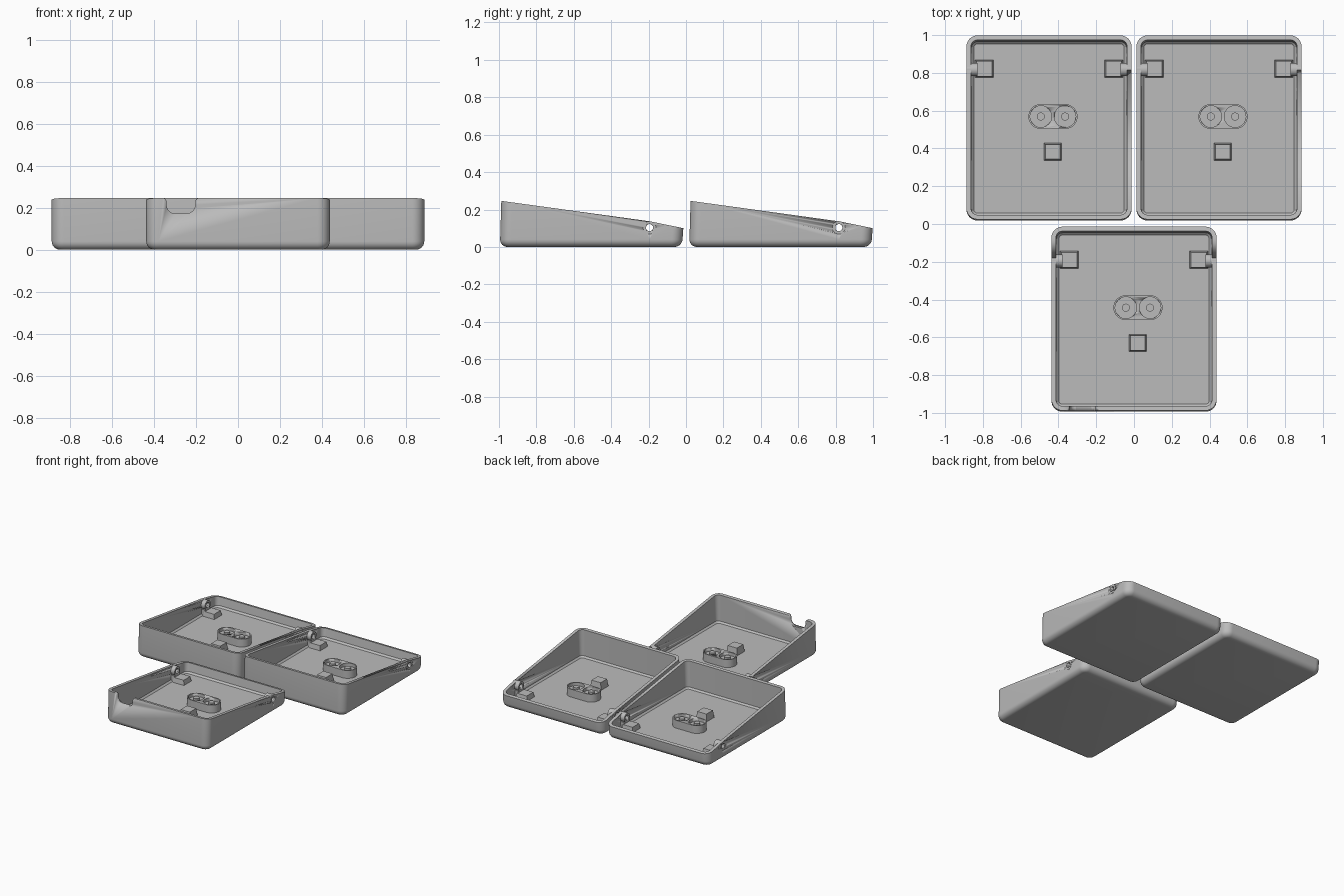
import bpy, bmesh, math
from mathutils import Matrix, Vector

if "Cube" in bpy.data.objects:
    bpy.data.objects.remove(bpy.data.objects["Cube"])

grey = bpy.data.materials.new("plain grey")
grey.diffuse_color = (0.5, 0.5, 0.5, 1)
grey.use_nodes = True
grey.node_tree.nodes["Principled BSDF"].inputs["Base Color"].default_value = grey.diffuse_color

HX, HY, KINK = 0.437, 0.488, 0.31      # half width, half depth, rim kink
WALL, FLOOR = 0.024, 0.03
HINGE_Y, HINGE_Z = 0.31, 0.103


def finish(name, bm, loc, angle=35):
    bmesh.ops.recalc_face_normals(bm, faces=bm.faces[:])
    me = bpy.data.meshes.new(name)
    bm.to_mesh(me)
    bm.free()
    me.materials.append(grey)
    ob = bpy.data.objects.new(name, me)
    bpy.context.collection.objects.link(ob)
    ob.location = loc
    bpy.ops.object.select_all(action='DESELECT')
    ob.select_set(True)
    bpy.context.view_layer.objects.active = ob
    bpy.ops.object.shade_smooth_by_angle(angle=math.radians(angle))
    return ob


def cut(ob, cutter):
    """Subtract the cutter and discard it."""
    m = ob.modifiers.new("cut", 'BOOLEAN')
    m.operation, m.solver, m.object = 'DIFFERENCE', 'EXACT', cutter
    cutter.hide_render = True
    bpy.context.view_layer.update()
    bpy.ops.object.select_all(action='DESELECT')
    ob.select_set(True)
    bpy.context.view_layer.objects.active = ob
    bpy.ops.object.modifier_apply(modifier=m.name)
    bpy.data.objects.remove(cutter)


def loft(rings):
    bm = bmesh.new()
    vs = [[bm.verts.new(p) for p in r] for r in rings]
    n = len(vs[0])
    for a, b in zip(vs, vs[1:]):
        for i in range(n):
            j = (i + 1) % n
            bm.faces.new((a[i], a[j], b[j], b[i]))
    bm.faces.new(vs[0])
    bm.faces.new(vs[-1])
    return bm


def circle(r, z, n=32):
    return [Vector((r * math.cos(t), r * math.sin(t), z))
            for t in (2 * math.pi * i / n for i in range(n))]


def rod(name, r, a, b, loc, axis='Z'):
    bm = loft([circle(r, a), circle(r, b)])
    if axis == 'X':
        bm.transform(Matrix.Rotation(math.pi / 2, 4, 'Y'))
    return finish(name, bm, loc)


def tapered_block(name, x, y, z0, z1, draft, loc):
    """Block with slightly sloping sides."""
    def rect(d, z):
        return [(sx * (x - d), sy * (y - d), z)
                for sx, sy in ((-1, -1), (1, -1), (1, 1), (-1, 1))]
    return finish(name, loft([rect(0, z0), rect(draft, z1)]), loc, 20)


def rim(y):
    """Height of the sloping rim."""
    if y < KINK:
        return 0.246 + (y + HY) / (KINK + HY) * (0.137 - 0.246)
    return 0.137 + (y - KINK) / (HY - KINK) * (0.1 - 0.137)


def outline(inset, z):
    """Rounded rectangle; z=None follows the rim."""
    r = max(0.058 - inset, 0.012)
    pts = []
    for k, (sx, sy) in enumerate(((1, 1), (-1, 1), (-1, -1), (1, -1))):
        cx, cy = sx * (HX - inset - r), sy * (HY - inset - r)
        if k == 0:
            pts.append([HX - inset, KINK])
        for i in range(9):
            t = math.pi / 2 * (k + i / 8)
            pts.append([cx + r * math.cos(t), cy + r * math.sin(t)])
        if k == 1:
            pts.append([-(HX - inset), KINK])
    out = []
    for x, y in pts:
        h = rim(y) if z is None else z
        lean = 0 if abs(y - KINK) < 1e-6 else (0.07 if y > 0 else 0.03) * (h - 0.06)
        out.append((x, y + lean, h))
    return out


def make_shell(loc):
    R = 0.04
    rings = [outline(R * (1 - math.sin(t)), R * (1 - math.cos(t)))
             for t in (math.pi / 2 * i / 6 for i in range(7))]
    rings += [outline(0, None), outline(WALL, None),
              outline(WALL + 0.004, FLOOR + 0.012), outline(WALL + 0.016, FLOOR)]
    return finish("tray_shell", loft(rings), loc)


def stadium(z):
    """Outline of the double boss."""
    pts = []
    for k, sx in enumerate((1, -1)):
        for i in range(17):
            t = -math.pi / 2 + math.pi * (k + i / 16)
            pts.append((sx * 0.064 + 0.066 * math.cos(t), 0.066 * math.sin(t), z))
    return pts


def notch_cutter(loc):
    """Finger notch with rounded bottom and flared top."""
    half = [(0.1, 0.3), (0.086, 0.246)]
    half += [(0.086 - 0.018 * math.sin(t), 0.228 + 0.018 * math.cos(t))
             for t in (math.pi / 2 * i / 5 for i in range(1, 6))]
    half += [(0.026 + 0.042 * math.cos(t), 0.214 - 0.042 * math.sin(t))
             for t in (math.pi / 2 * i / 8 for i in range(9))]
    prof = half + [(-x, z) for x, z in reversed(half)]
    bm = loft([[(x - 0.272, y, z) for x, z in prof] for y in (-0.56, -0.43)])
    return finish("notch_cutter", bm, loc)


def make_tray(loc, notch):
    o = Vector(loc)
    hinge = o + Vector((0, HINGE_Y, HINGE_Z))
    shell = make_shell(o)
    if notch:
        cut(shell, notch_cutter(o))
    cut(shell, rod("pin_cutter", 0.034, -0.6, 0.6, hinge, 'X'))

    for s in (-1, 1):
        # hinge lug: tube through the wall on a stem
        ends = sorted((s * (HX + 0.001), s * (HX - 0.058)))
        lug = rod("hinge_lug", 0.0345, *ends, hinge, 'X')
        cut(lug, rod("pin_cutter", 0.019, -0.6, 0.6, hinge, 'X'))
        tapered_block("lug_stem", 0.02, 0.033, 0.02, HINGE_Z - 0.026, 0,
                      o + Vector((s * (HX - 0.038), HINGE_Y, 0)))
        # step beside the lug
        tapered_block("hinge_step", 0.05, 0.048, 0.02, 0.066, 0.008,
                      o + Vector((s * (HX - 0.094), HINGE_Y + 0.005, 0)))

    # double boss with two recesses and centre studs
    c = o + Vector((0.021, 0.062, 0))
    boss = finish("double_boss", loft([stadium(0.02), stadium(0.09)]), c)
    for s in (-1, 1):
        p = c + Vector((s * 0.064, 0, 0))
        cut(boss, rod("recess_cutter", 0.057, 0.065, 0.2, p))
        rod("boss_stud", 0.021, 0.06, 0.085, p)

    # square post
    tapered_block("square_post", 0.047, 0.047, 0.02, 0.085, 0.008,
                  o + Vector((0.02, -0.125, 0)))


for loc, notch in (((-0.45, 0.507, 0), False), ((0.45, 0.507, 0), False),
                   ((0, -0.505, 0), True)):
    make_tray(loc, notch)
